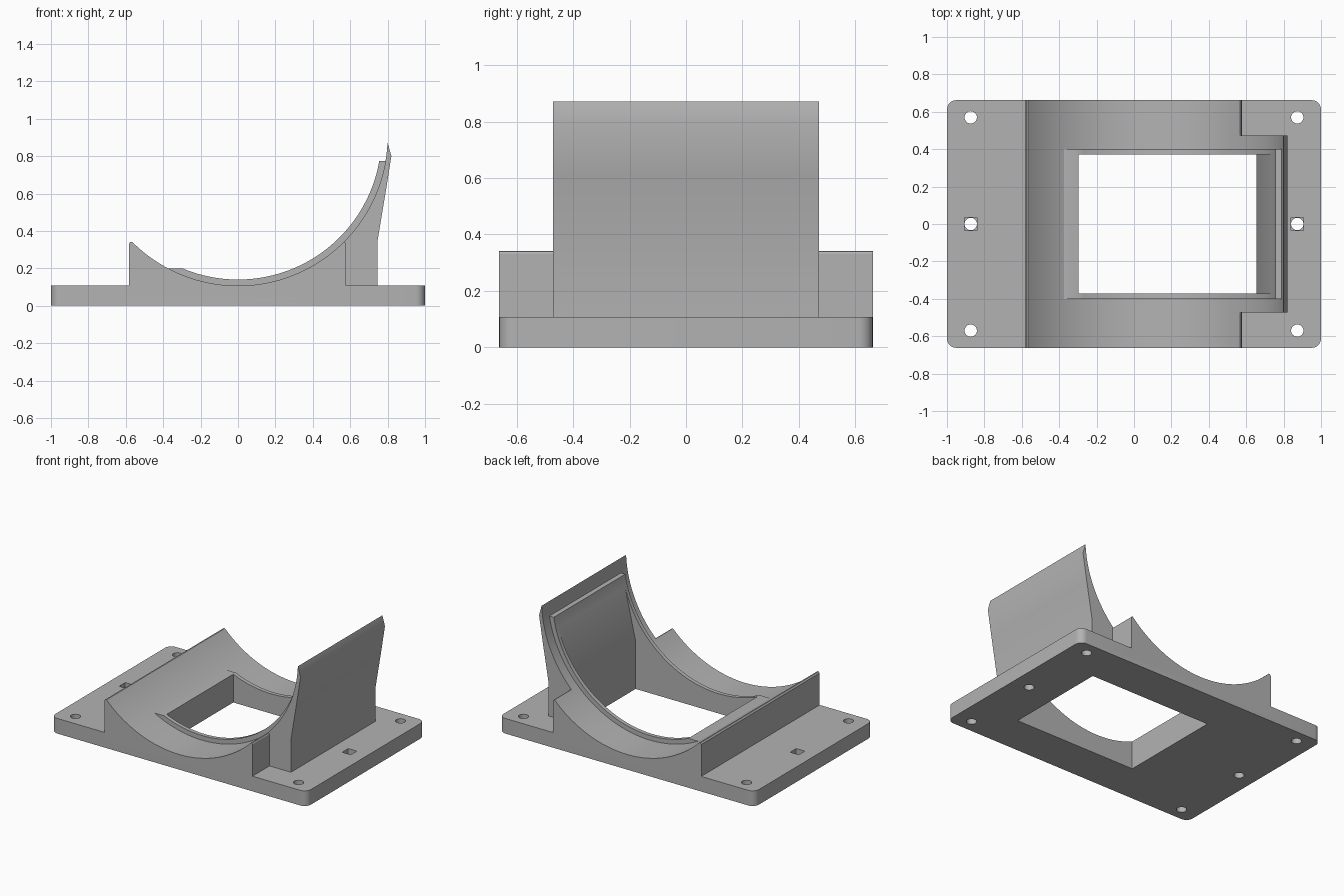
import bpy
import math

cube = bpy.data.objects.get("Cube")
if cube:
    bpy.data.objects.remove(cube, do_unlink=True)

grey = bpy.data.materials.new("plain grey")
grey.use_nodes = True
colour = (0.45, 0.45, 0.45, 1)
grey.diffuse_color = colour
grey.node_tree.nodes["Principled BSDF"].inputs["Base Color"].default_value = colour

PLATE_TOP, HALF_DEPTH = 0.107, 0.662
BORE, RIM_BORE, BORE_Z = 0.80, 0.767, 0.907


def prism(name, outline, low, high, axis):
    """Extrude a closed 2D outline along y (outline in x, z) or z (outline in x, y)."""
    n = len(outline)
    place = (lambda p, h: (p[0], h, p[1])) if axis == "y" else (lambda p, h: (p[0], p[1], h))
    verts = [place(p, h) for h in (low, high) for p in outline]
    faces = [tuple(range(n)), tuple(range(2 * n - 1, n - 1, -1))]
    faces += [(i, i + n, (i + 1) % n + n, (i + 1) % n) for i in range(n)]
    mesh = bpy.data.meshes.new(name)
    mesh.from_pydata(verts, [], faces)
    mesh.materials.append(grey)
    obj = bpy.data.objects.new(name, mesh)
    bpy.context.collection.objects.link(obj)
    bpy.context.view_layer.objects.active = obj
    bpy.ops.object.mode_set(mode="EDIT")
    bpy.ops.mesh.select_all(action="SELECT")
    bpy.ops.mesh.normals_make_consistent(inside=False)
    bpy.ops.object.mode_set(mode="OBJECT")
    return obj


def arc(radius, x0, x1, steps=48):
    """Points on the lower half of the bore, from x0 to x1."""
    a0, a1 = math.asin(x0 / radius), math.asin(x1 / radius)
    angles = [a0 + (a1 - a0) * i / steps for i in range(steps + 1)]
    return [(radius * math.sin(a), BORE_Z - radius * math.cos(a)) for a in angles]


def circle(cx, cy, r, start=0, sweep=2 * math.pi, count=32):
    return [(cx + r * math.cos(start + sweep * i / count),
             cy + r * math.sin(start + sweep * i / count)) for i in range(count)]


def combine(target, tool, operation):
    mod = target.modifiers.new(tool.name, "BOOLEAN")
    mod.operation, mod.solver, mod.object = operation, "EXACT", tool
    bpy.context.view_layer.objects.active = target
    bpy.ops.object.modifier_apply(modifier=mod.name)
    bpy.data.objects.remove(tool, do_unlink=True)


# Base plate with rounded corners
r = 0.05
outline = []
for k, (sx, sy) in enumerate([(1, 1), (-1, 1), (-1, -1), (1, -1)]):
    outline += circle(sx * (1 - r), sy * (HALF_DEPTH - r), r, k * math.pi / 2, math.pi / 2 * 9 / 8, 9)
mount = prism("cradle_mount", outline, 0, PLATE_TOP, "z")

# Saddle block with a round trough; its lowest line just meets the plate
saddle = [(-0.583, 0.05), (-0.583, 0.332), (-0.575, 0.342)] + arc(BORE, -0.566, 0.566)
saddle += [(0.572, 0.34), (0.577, 0.332), (0.577, 0.05)]
combine(mount, prism("saddle", saddle, -HALF_DEPTH, HALF_DEPTH, "y"), "UNION")

# Tall side wing that carries the trough upwards
wing = [(0.3, 0.06)] + arc(BORE, 0.3, 0.799)
wing += [(0.80, 0.872), (0.82, 0.80), (0.79, 0.61), (0.745, 0.34), (0.745, 0.06)]
combine(mount, prism("wing", wing, -0.472, 0.472, "y"), "UNION")

# Raised rim around the window
inner = math.sqrt(RIM_BORE ** 2 - (BORE_Z - 0.2) ** 2)
outer = math.sqrt(BORE ** 2 - (BORE_Z - 0.2) ** 2)
rim = arc(RIM_BORE, -inner, 0.7555)
rim += [(0.795, 0.775)] + arc(BORE + 0.006, 0.785, -outer - 0.012) + [(-outer - 0.012, 0.2)]
combine(mount, prism("rim", rim, -0.4, 0.4, "y"), "UNION")

# Window through the floor, hollowing the wing behind the rim
window = [(-inner, -0.2), (0.655, -0.2), (0.655, 0.34), (0.755, 0.774), (0.6, 1.0), (-inner, 1.0)]
combine(mount, prism("window", window, -0.372, 0.372, "y"), "DIFFERENCE")

# Screw holes, the middle pair with square nut pockets
for sx in (-1, 1):
    for y in (-0.57, 0, 0.57):
        combine(mount, prism("hole", circle(sx * 0.873, y, 0.033), -0.1, 0.2, "z"), "DIFFERENCE")
    square = circle(sx * 0.873, 0, 0.034 * math.sqrt(2), math.pi / 4, count=4)
    combine(mount, prism("pocket", square, 0.055, 0.2, "z"), "DIFFERENCE")

# Smooth curves, crisp edges
bpy.ops.object.select_all(action="DESELECT")
mount.select_set(True)
bpy.context.view_layer.objects.active = mount
bpy.ops.object.shade_smooth_by_angle(angle=math.radians(25))
